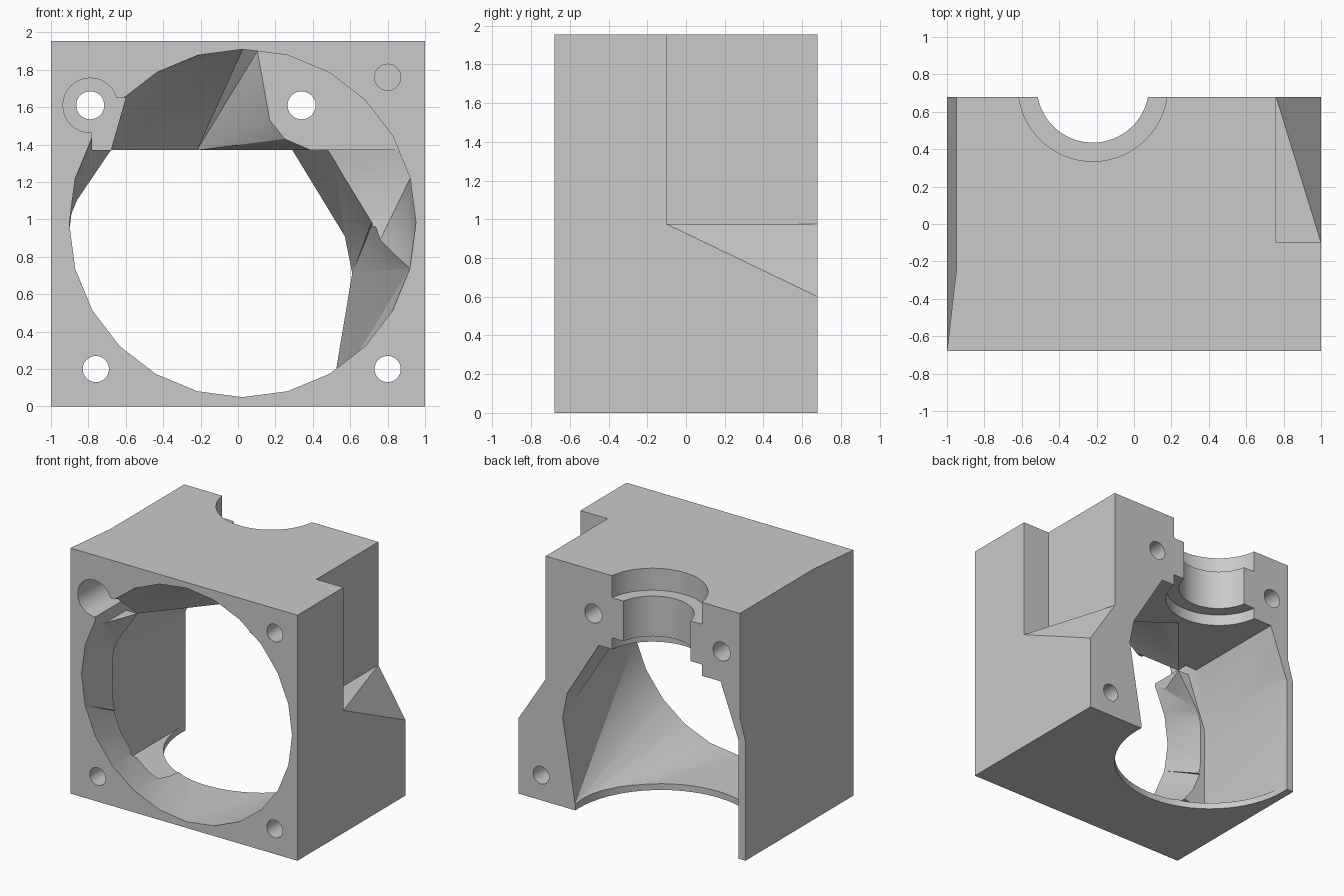
import bpy, bmesh, math
from mathutils import Matrix, Vector

cube = bpy.data.objects.get("Cube")
if cube:
    bpy.data.objects.remove(cube, do_unlink=True)

grey = bpy.data.materials.new("plain_grey")
grey.use_nodes = True
COLOUR = (0.59, 0.59, 0.59, 1)
grey.diffuse_color = COLOUR
grey.node_tree.nodes["Principled BSDF"].inputs["Base Color"].default_value = COLOUR

W, D, H = 1.0, 0.68, 1.955      # half width, half depth, height
BACK = D + 0.05                 # cutters overshoot the back face
FRONT = -D - 0.005


def finish(bm, name):
    bmesh.ops.recalc_face_normals(bm, faces=bm.faces)
    mesh = bpy.data.meshes.new(name)
    bm.to_mesh(mesh)
    bm.free()
    mesh.materials.append(grey)
    obj = bpy.data.objects.new(name, mesh)
    bpy.context.collection.objects.link(obj)
    return obj


def hull(name, points):
    bm = bmesh.new()
    for p in points:
        bm.verts.new(p)
    res = bmesh.ops.convex_hull(bm, input=bm.verts)
    loose = [g for g in res["geom_interior"] if isinstance(g, bmesh.types.BMVert)]
    bmesh.ops.delete(bm, geom=loose, context="VERTS")
    bmesh.ops.dissolve_limit(bm, angle_limit=0.001, verts=bm.verts, edges=bm.edges)
    return finish(bm, name)


def box(name, lo, hi):
    return hull(name, [(x, y, z) for x in (lo[0], hi[0])
                       for y in (lo[1], hi[1]) for z in (lo[2], hi[2])])


def cylinder(name, start, end, radius, segments=48):
    a, b = Vector(start), Vector(end)
    turn = Vector((0, 0, 1)).rotation_difference(b - a).to_matrix().to_4x4()
    bm = bmesh.new()
    bmesh.ops.create_cone(bm, cap_ends=True, segments=segments, radius1=radius,
                          radius2=radius, depth=(b - a).length,
                          matrix=Matrix.Translation((a + b) / 2) @ turn)
    return finish(bm, name)


def combine(target, tool, operation="DIFFERENCE"):
    mod = target.modifiers.new(tool.name, "BOOLEAN")
    mod.operation, mod.object, mod.solver = operation, tool, "EXACT"
    bpy.context.view_layer.objects.active = target
    bpy.ops.object.modifier_apply(modifier=mod.name)
    bpy.data.objects.remove(tool, do_unlink=True)


def slab(profile, y):
    return [(x, y, z) for x, z in profile]


def prism(name, profile, y0, y1):
    return hull(name, slab(profile, y0) + slab(profile, y1))


# Main block
body = box("fan_duct_block", (-W, -D, 0), (W, D, H))

# Funnel from the round fan opening: an upper part to the ceiling, a lower part to the back
circle = [(0.025 + 0.927 * math.cos(math.tau * i / 24),
           0.98 + 0.93 * math.sin(math.tau * i / 24)) for i in range(24)]
ring = slab(circle, FRONT)
apex = (-0.22, 0.26, 1.37)
combine(body, hull("upper_funnel", ring + slab(circle[1:7], -0.2) + [
    (0.72, -0.14, 0.98), (0.51, -0.14, 1.37), apex, (-0.68, -0.29, 1.37),
    (-0.9, -0.1, 0.94), (-0.9, -0.1, 0.5), (-0.5, -0.1, 0.1), (0.4, -0.1, 0.15)]))
combine(body, hull("lower_funnel", [p for p in ring if p[2] < 0.76] + [
    (0.72, -0.1, 0.98), (0.61, D, 0.71), (0.5, D, 0.05), (-0.94, D, 0.05)]))

# Solid kept around the upper screw hole, tapering back to the ceiling
boss_front = [(0.1, 1.92), (0.17, 1.53), (0.25, 1.43), (0.39, 1.37),
              (0.96, 1.37), (0.96, 1.92)]
boss_back = [(-0.22, 1.37), (-0.22, 1.92), (0.75, 1.37), (0.75, 1.92)]
combine(body, hull("boss", slab(boss_front, -0.2) + slab(boss_back, 0.26)), "UNION")

# Rear chamber with flat ceiling, narrower at the back
left = [(-0.94, 0.05), (-0.94, 0.94), (-0.78, 1.37)]
rear = [(0.29, 1.37), (0.57, 0.91), (0.61, 0.71), (0.5, 0.05)]
middle = [(0.51, 1.37), (0.72, 0.98), (0.61, 0.71), (0.5, 0.2)]
combine(body, hull("chamber", slab(left + middle, -0.15) + slab(left + rear, D + 0.005)))

# Flat pocket along the thin side wall
combine(body, prism("pocket", left + [(-0.5, 1.37), (-0.5, 0.05)], -0.29, BACK))

# Stepped round mount in the top and round outlet in the floor
for radius, y, z0, z1 in ((0.4, 0.735, 1.78, 2.1), (0.3, 0.735, 1.3, 1.85),
                          (0.4, 0.735, 1.3, 1.46), (0.72, 0.63, -0.1, 0.3)):
    combine(body, cylinder("mount_bore", (-0.22, y, z0), (-0.22, y, z1), radius, 64))

# Corner notch, its floor folded down along a diagonal
top = H + 0.1
combine(body, box("corner_notch", (0.76, -0.1, 0.975), (1.1, BACK, top)))
combine(body, hull("notch_slope", [
    (x, y, z) for x, y, low in ((0.712, 0.836, 0.975), (1.048, -0.256, 0.975),
                                (1.036, 0.797, 0.4875)) for z in (low, 1.0)]))

# Shallow relief on the opposite side
combine(body, hull("side_relief", [
    (x, y, z) for x, y0, z0 in ((-0.95, -0.25, 1.13), (-1.0, -D, 0.95), (-1.1, -D, 0.95))
    for y in (y0, BACK) for z in (z0, top)]))

# Screw holes: x, z, radius, end depth
for x, z, radius, end in ((-0.76, 0.2, 0.07, BACK), (0.8, 0.2, 0.07, BACK),
                          (0.34, 1.61, 0.075, BACK), (-0.79, 1.61, 0.075, BACK),
                          (0.8, 1.76, 0.07, -0.25), (-0.79, 1.61, 0.146, -0.2)):
    combine(body, cylinder("screw_hole", (x, -D - 0.05, z), (x, end, z), radius, 32))

# Slot joining the counterbore to the duct
combine(body, prism("slot", [(-0.66, 1.65), (-0.6, 1.65), (-0.68, 1.37),
                             (-0.78, 1.37), (-0.78, 1.47)], FRONT, -0.2))

# Shading
bpy.ops.object.select_all(action="DESELECT")
body.select_set(True)
bpy.context.view_layer.objects.active = body
bpy.ops.object.shade_smooth_by_angle(angle=math.radians(25))
